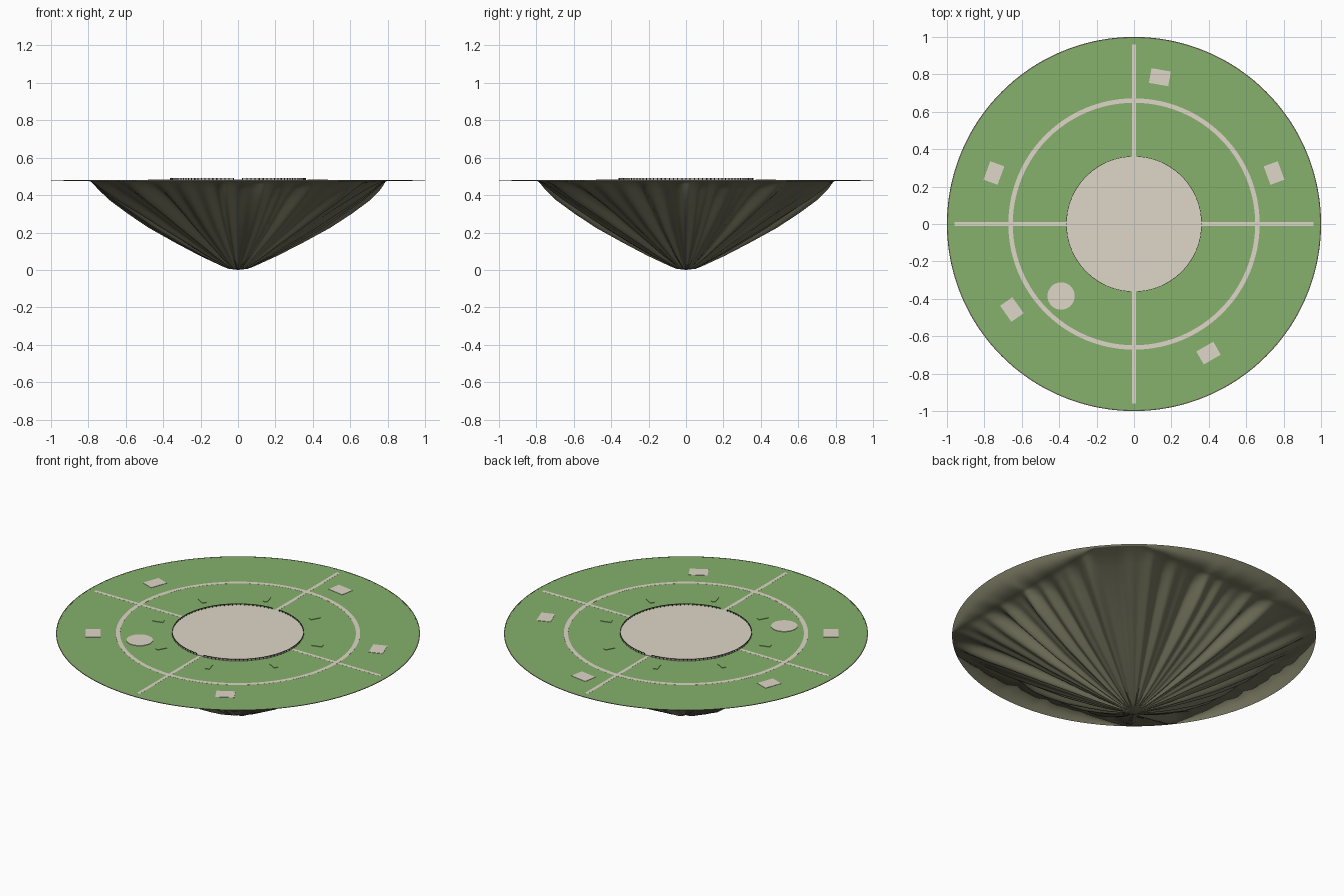
import bpy, bmesh, random
from math import sin, cos, pi, radians
from mathutils import Matrix

if "Cube" in bpy.data.objects:
    bpy.data.objects.remove(bpy.data.objects["Cube"])
random.seed(4)
TOP = 0.48


def material(name, rgb):
    m = bpy.data.materials.new(name)
    m.use_nodes = True
    lin = [((c / 255 + 0.055) / 1.055) ** 2.4 for c in rgb] + [1]
    m.diffuse_color = lin
    m.node_tree.nodes["Principled BSDF"].inputs["Base Color"].default_value = lin
    return m


GRASS = material("grass green", (133, 177, 108))
STONE = material("pale stone", (222, 214, 200))
ROCK = material("dark rock", (116, 115, 93))
IRON = material("dark railing", (92, 89, 76))


def finish(name, bm, mat, smooth=False):
    bmesh.ops.recalc_face_normals(bm, faces=bm.faces)
    mesh = bpy.data.meshes.new(name)
    bm.to_mesh(mesh)
    bm.free()
    mesh.materials.append(mat)
    ob = bpy.data.objects.new(name, mesh)
    bpy.context.collection.objects.link(ob)
    if smooth:
        mesh.shade_smooth()


def add_box(bm, radius, angle, size, z):
    """Box on a circle: size is (radial, tangential, height)."""
    mat = (Matrix.Rotation(angle, 4, "Z") @ Matrix.Translation((radius, 0, z + size[2] / 2))
           @ Matrix.Diagonal((*size, 1)))
    bmesh.ops.create_cube(bm, size=1, matrix=mat)


def add_disc(bm, radius, x, y, z0, z1, sides):
    bmesh.ops.create_cone(bm, cap_ends=True, segments=sides, radius1=radius, radius2=radius,
                          depth=z1 - z0, matrix=Matrix.Translation((x, y, (z0 + z1) / 2)))


def add_ring(bm, r0, r1, z0, z1, start=0, end=2 * pi, steps=96):
    """Curved bar with a rectangular section, swept from start to end."""
    rows = []
    for i in range(steps + 1):
        a = start + (end - start) * i / steps
        rows.append([bm.verts.new((r * cos(a), r * sin(a), z))
                     for r, z in ((r0, z0), (r1, z0), (r1, z1), (r0, z1))])
    for p, q in zip(rows, rows[1:]):
        for k in range(4):
            bm.faces.new((p[k], p[(k + 1) % 4], q[(k + 1) % 4], q[k]))
    bmesh.ops.remove_doubles(bm, verts=bm.verts, dist=1e-5)


# Grass deck
bm = bmesh.new()
add_disc(bm, 0.999, 0, 0, TOP - 0.0015, TOP, 128)
finish("grass_deck", bm, GRASS)

# Fluted rock underside: round at the foot, spreading to a rounded square
waves = [(n, random.uniform(0, 2 * pi)) for n in (13, 22, 31, 45)]
profile = [(0.05, 0.006), (0.08, 0.018), (0.2, 0.075), (0.33, 0.145), (0.47, 0.225),
           (0.58, 0.3), (0.68, 0.375), (0.74, 0.43), (0.77, 0.46), (0.79, 0.474)]
bm = bmesh.new()
rings, count = [], 360
angles = [2 * pi * i / count for i in range(count)]
for r, z in profile:
    t = r / 0.79
    ring = []
    for a in angles:
        square = min(1.25, 1 / max(abs(cos(a)), abs(sin(a))))
        flute = sum(sin(n * a + p) for n, p in waves) / 4
        rr = r * (1 + (square - 1) * t ** 3) * (1 + 0.12 * (1 - t ** 14) * (flute - 0.35))
        ring.append(bm.verts.new((rr * cos(a), rr * sin(a), z)))
    rings.append(ring)
# Thin lip reaching out to the rim
rings.append([bm.verts.new((cos(a), sin(a), TOP - 0.002)) for a in angles])
for lo, hi in zip(rings, rings[1:]):
    for i in range(count):
        j = (i + 1) % count
        bm.faces.new((lo[i], lo[j], hi[j], hi[i]))
# Foot and top cap, the cap sharing the rim so the lip shades softly
for ring, z in ((rings[0], 0.0), (rings[-1], TOP - 0.002)):
    centre = bm.verts.new((0, 0, z))
    for i in range(count):
        bm.faces.new((centre, ring[i], ring[(i + 1) % count]))
finish("rock_underside", bm, ROCK, smooth=True)

# Dark edge line around the rim
bm = bmesh.new()
add_ring(bm, 0.994, 1.0, TOP - 0.0018, TOP + 0.0005, steps=128)
finish("rim_edge", bm, ROCK)

# Central plaza and small round pad
bm = bmesh.new()
add_disc(bm, 0.36, 0, 0, TOP - 0.001, TOP + 0.003, 96)
finish("plaza", bm, STONE)
bm = bmesh.new()
add_disc(bm, 0.073, -0.39, -0.385, TOP - 0.001, TOP + 0.003, 32)
finish("round_pad", bm, STONE)

# Ring path and four straight paths, almost flush with the grass
bm = bmesh.new()
add_ring(bm, 0.648, 0.672, TOP - 0.001, TOP + 0.0004)
finish("ring_path", bm, STONE)
bm = bmesh.new()
for k in range(4):
    add_box(bm, 0.66, k * pi / 2, (0.6, 0.02, 0.0014), TOP - 0.001)
finish("straight_paths", bm, STONE)

# Five low building pads
bm = bmesh.new()
for degrees in (20, 80, 160, 215, 300):
    add_box(bm, 0.797, radians(degrees), (0.08, 0.105, 0.003), TOP - 0.001)
finish("building_pads", bm, STONE)

# Eight low hedges around the plaza, pointing outwards
bm = bmesh.new()
for k in range(8):
    add_box(bm, 0.465, radians(15 + 45 * k), (0.06, 0.025, 0.004), TOP - 0.001)
finish("hedges", bm, GRASS)

# Plaza railing with openings at the front and back
bm = bmesh.new()
gap = 0.07
for side in (0, 1):
    start = -pi / 2 + gap + side * pi
    span = pi - 2 * gap
    add_ring(bm, 0.36, 0.362, TOP + 0.0095, TOP + 0.012, start, start + span, 48)
    for i in range(49):
        add_box(bm, 0.361, start + span * i / 48, (0.003, 0.005, 0.011), TOP)
finish("plaza_railing", bm, IRON)
